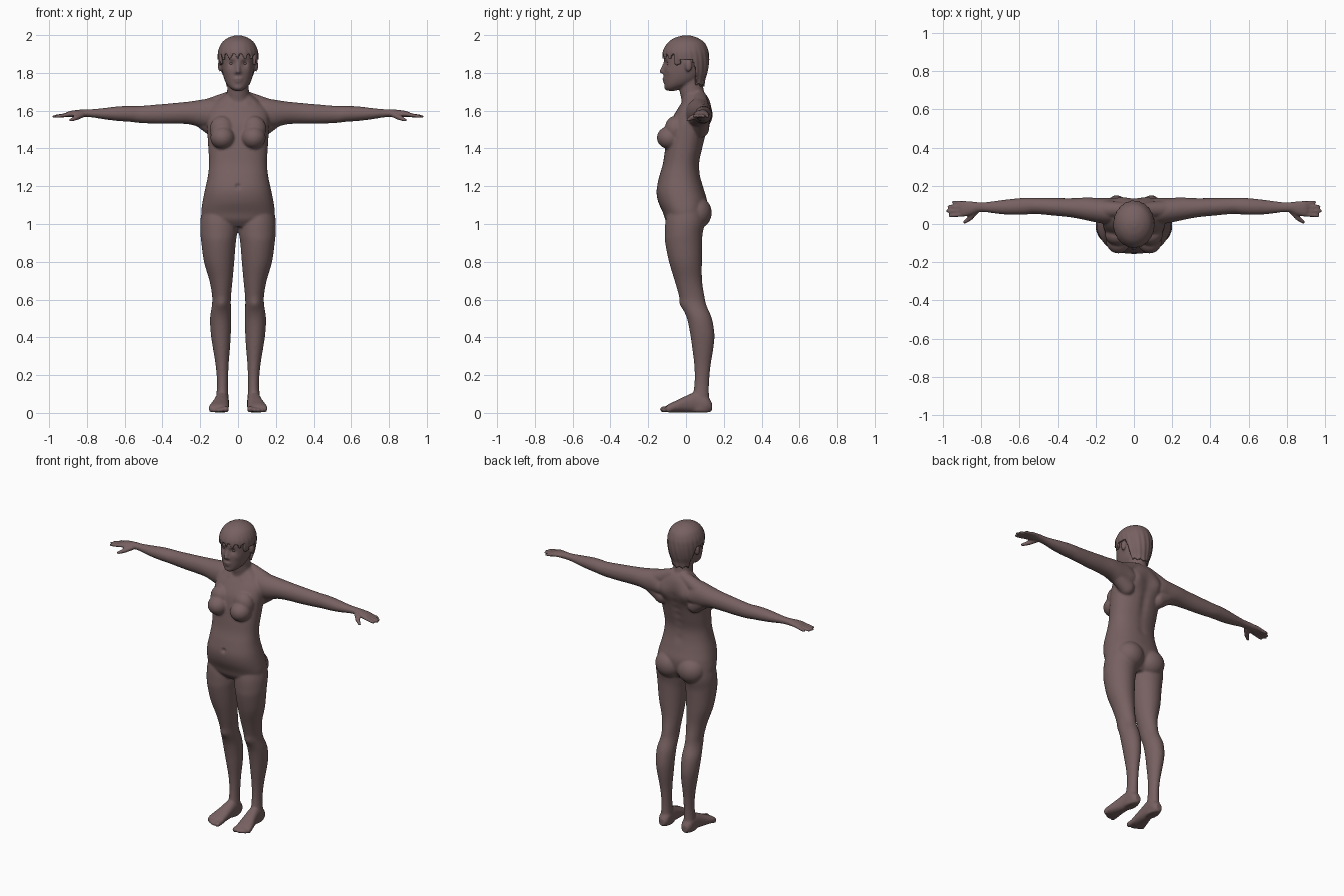
import bpy, bmesh, math
from mathutils import Vector

skin = bpy.data.materials.new("muted_brown")
skin.diffuse_color = (0.185, 0.118, 0.118, 1)


def spline(rows, steps):
    """Smooth interpolation between profile rows."""
    out = []
    for i in range(len(rows) - 1):
        a, b = rows[max(i - 1, 0)], rows[i]
        c, d = rows[i + 1], rows[min(i + 2, len(rows) - 1)]
        for k in range(steps):
            t = k / steps
            out.append([0.5 * (2 * q + (r - p) * t + (2 * p - 5 * q + 4 * r - s) * t * t
                               + (3 * q - p - 3 * r + s) * t ** 3)
                        for p, q, r, s in zip(a, b, c, d)])
    return out + [list(rows[-1])]


def skin_rings(bm, rings):
    """Closed tube through rings of points."""
    rings = [[bm.verts.new(p) for p in ring] for ring in rings]
    seg = len(rings[0])
    for r0, r1 in zip(rings, rings[1:]):
        for k in range(seg):
            j = (k + 1) % seg
            bm.faces.new((r0[k], r0[j], r1[j], r1[k]))
    bm.faces.new(rings[0][::-1])
    bm.faces.new(rings[-1])


def loft(bm, rows, axis='z', s=1, power=2.0, seg=40, steps=4):
    """Super-ellipse loft; row = (t, centre u, centre v, radius u, radius v)."""
    rings = []
    for t, cu, cv, ru, rv in spline(rows, steps):
        ring = []
        for k in range(seg):
            a = 2 * math.pi * k / seg
            c, n = math.cos(a), math.sin(a)
            u = cu + ru * math.copysign(abs(c) ** (2 / power), c)
            v = cv + rv * math.copysign(abs(n) ** (2 / power), n)
            p = {'z': (u, v, t), 'x': (t, u, v), 'y': (u, t, v)}[axis]
            ring.append((p[0] * s, p[1], p[2]))
        rings.append(ring)
    skin_rings(bm, rings)


def fb(rows):
    """(z, centre x, half width, front y, back y) to loft rows."""
    return [(z, cx, (f + b) / 2, w, (b - f) / 2) for z, cx, w, f, b in rows]


def ball(bm, c, r, seg=20, n=12):
    rings = []
    for i in range(n + 1):
        a = math.pi * (.03 + .94 * i / n) - math.pi / 2
        rings.append([(c[0] + r[0] * math.cos(a) * math.cos(2 * math.pi * k / seg),
                       c[1] + r[1] * math.cos(a) * math.sin(2 * math.pi * k / seg),
                       c[2] + r[2] * math.sin(a)) for k in range(seg)])
    skin_rings(bm, rings)


def capsule(bm, p0, p1, r0, r1, seg=16):
    """Tapered limb with round ends."""
    p0, p1 = Vector(p0), Vector(p1)
    d = (p1 - p0).normalized()
    u = d.orthogonal().normalized()
    w = d.cross(u)
    arc = [-1.5, -1.1, -.75, -.35, 0]
    prof = [(p0, r0, a) for a in arc] + [(p1, r1, -a) for a in arc[::-1]]
    skin_rings(bm, [[p + d * r * math.sin(a) + r * math.cos(a)
                     * (u * math.cos(2 * math.pi * k / seg) + w * math.sin(2 * math.pi * k / seg))
                     for k in range(seg)] for p, r, a in prof])


def finish(bm, name):
    bmesh.ops.recalc_face_normals(bm, faces=bm.faces)
    me = bpy.data.meshes.new(name)
    bm.to_mesh(me)
    bm.free()
    me.materials.append(skin)
    me.shade_smooth()
    ob = bpy.data.objects.new(name, me)
    bpy.context.collection.objects.link(ob)
    return ob


body = bmesh.new()

# Torso
loft(body, fb([
    (.985, 0, .11, -.08, .06), (1.02, 0, .18, -.108, .09), (1.06, 0, .194, -.122, .108),
    (1.12, 0, .187, -.148, .112), (1.18, 0, .175, -.156, .095), (1.25, 0, .16, -.142, .077),
    (1.32, 0, .153, -.122, .071), (1.40, 0, .157, -.11, .088), (1.48, 0, .162, -.098, .108),
    (1.54, 0, .165, -.083, .125), (1.60, 0, .16, -.05, .135), (1.645, 0, .12, -.022, .128),
    (1.68, 0, .075, -.01, .11), (1.70, 0, .05, 0, .09)]), power=2.3, seg=56)

# Neck and head
loft(body, fb([(1.60, 0, .08, -.02, .13), (1.66, 0, .066, -.025, .115), (1.70, 0, .058, -.033, .096),
               (1.75, 0, .056, -.035, .088), (1.80, 0, .055, -.03, .09)]))
loft(body, fb([
    (1.705, 0, .02, -.1, -.055), (1.72, 0, .042, -.112, -.02), (1.74, 0, .06, -.115, .03),
    (1.77, 0, .074, -.117, .07), (1.81, 0, .083, -.118, .09), (1.86, 0, .087, -.118, .105),
    (1.90, 0, .088, -.115, .108), (1.94, 0, .08, -.1, .098), (1.97, 0, .058, -.07, .07),
    (1.985, 0, .03, -.035, .04)]), power=2.15)

# Nose, lips and chin
capsule(body, (0, -.112, 1.85), (0, -.128, 1.808), .009, .012)
ball(body, (0, -.113, 1.768), (.026, .012, .007))
ball(body, (0, -.111, 1.755), (.022, .012, .007))
ball(body, (0, -.1, 1.724), (.026, .017, .016))

LEG = fb([
    (1.10, .10, .085, -.09, .09), (1.02, .101, .098, -.108, .1), (.95, .102, .097, -.112, .088),
    (.90, .103, .091, -.11, .085), (.80, .10, .08, -.09, .084), (.70, .09, .061, -.06, .085),
    (.62, .087, .05, -.037, .097), (.57, .088, .05, -.024, .108), (.50, .092, .056, .005, .137),
    (.42, .091, .053, .022, .15), (.35, .088, .046, .032, .146), (.25, .084, .034, .044, .13),
    (.16, .082, .029, .045, .122), (.09, .083, .032, .035, .122), (.05, .084, .035, .02, .13),
    (.02, .084, .035, .01, .136), (.004, .083, .03, .02, .13)])
FOOT = [(.137, .083, .033, .02, .022), (.11, .083, .045, .035, .043), (.05, .085, .055, .037, .053),
        (0, .09, .046, .042, .044), (-.05, .098, .034, .05, .032), (-.085, .103, .026, .053, .024),
        (-.105, .105, .021, .046, .016)]
ARM = [(.09, .06, 1.58, .055, .075), (.14, .066, 1.585, .066, .08), (.20, .073, 1.585, .064, .072),
       (.26, .08, 1.588, .058, .06), (.33, .085, 1.586, .05, .055), (.42, .09, 1.582, .046, .051),
       (.52, .095, 1.58, .042, .045), (.57, .093, 1.583, .044, .042), (.63, .09, 1.584, .042, .039),
       (.70, .088, 1.584, .036, .031), (.77, .088, 1.586, .027, .022), (.82, .088, 1.587, .027, .02),
       (.86, .082, 1.585, .037, .018), (.895, .08, 1.582, .042, .015), (.91, .08, 1.579, .036, .011)]
FINGERS = [(.115, .945), (.092, .967), (.068, .974), (.043, .962)]
TOES = [(.064, -.122, .016), (.089, -.122, .012), (.109, -.115, .0115),
        (.127, -.105, .011), (.143, -.092, .011)]

for s in (1, -1):
    # Leg, foot and toes
    loft(body, LEG, 'z', s)
    loft(body, FOOT, 'y', s, power=2.3)
    for x, y, r in TOES:
        capsule(body, (s * x, -.07, .024), (s * x, y, r + .003), r, r)
    # Arm, fingers and thumb
    loft(body, ARM, 'x', s)
    for y, tip in FINGERS:
        capsule(body, (s * .88, .08 + (y - .08) * .8, 1.582), (s * tip, y, 1.569), .0115, .009)
    capsule(body, (s * .825, .068, 1.578), (s * .858, .03, 1.562), .016, .014)
    capsule(body, (s * .858, .03, 1.562), (s * .886, .009, 1.55), .0135, .0095)
    # Shoulder slope and armpit fill
    capsule(body, (s * .04, .075, 1.67), (s * .18, .076, 1.605), .035, .05, 28)
    capsule(body, (s * .12, .075, 1.50), (s * .20, .08, 1.56), .045, .045, 28)
    # Breast and buttock
    ball(body, (s * .082, -.087, 1.457), (.064, .067, .06), 40, 24)
    ball(body, (s * .084, -.058, 1.5), (.066, .055, .072), 40, 24)
    ball(body, (s * .08, .055, 1.06), (.09, .081, .086), 40, 24)
    # Nostril and ear
    ball(body, (s * .012, -.118, 1.803), (.009, .01, .008))
    ball(body, (s * .094, .014, 1.838), (.013, .019, .033))

figure = finish(body, "body")

# Fuse the parts into one smooth surface
bpy.context.view_layer.objects.active = figure
rem = figure.modifiers.new("fuse", 'REMESH')
rem.mode = 'VOXEL'
rem.voxel_size = 0.0065
rem.use_smooth_shade = True
sm = figure.modifiers.new("soften", 'SMOOTH')
sm.factor, sm.iterations = 0.5, 5
for name in ("fuse", "soften"):
    bpy.ops.object.modifier_apply(modifier=name)

# Soft sculpted details: (x, y, z, radius, push in y), mirrored
bumps = [(.034, -.11, 1.85, .019, .013), (.03, -.112, 1.873, .013, -.004),
         (.055, -.085, 1.81, .018, -.004), (.085, .135, 1.56, .05, .018),
         (.088, -.025, .575, .028, -.007), (.05, -.03, 1.645, .018, -.004),
         (.1, -.01, 1.65, .018, -.004)]
bumps = [(s * b[0], *b[1:]) for b in bumps for s in (1, -1)]
bumps += [(0, -.155, 1.2, .012, .012)]
bumps += [(0, .1, 1.26 + .05 * i, .028, -.009) for i in range(8)]
for v in figure.data.vertices:
    x, y, z = v.co
    push = 0
    for bx, by, bz, r, dy in bumps:
        if abs(z - bz) < 2.5 * r and abs(x - bx) < 2.5 * r:
            d = ((x - bx) ** 2 + (y - by) ** 2 + (z - bz) ** 2) / (r * r)
            push += dy * math.exp(-d)
    if push:
        v.co.y = y + push
figure.data.shade_smooth()
if not figure.data.materials:
    figure.data.materials.append(skin)

# Eyes
eyes = bmesh.new()
for s in (1, -1):
    ball(eyes, (s * .034, -.089, 1.85), (.014, .012, .009))
finish(eyes, "eyes")

# Short hair: a cap trimmed along a jagged hairline
hair = bmesh.new()
loft(hair, fb([
    (1.715, 0, .058, -.02, .096), (1.76, 0, .075, -.06, .1), (1.80, 0, .092, -.09, .112),
    (1.84, 0, .102, -.115, .12), (1.88, 0, .107, -.124, .122), (1.92, 0, .104, -.12, .117),
    (1.96, 0, .085, -.096, .098), (1.985, 0, .054, -.06, .062), (1.997, 0, .02, -.02, .025)]),
    seg=120, steps=8)


def hairline(x, y):
    t = abs(math.atan2(x, -y))
    jag = abs(math.sin(t * 8 + .6 * (x > 0)))
    if t < 1.0:
        return 1.868 + .034 * jag
    if t < 1.25:
        return 1.84 + .01 * jag
    if t < 1.9:
        return 1.868
    return max(1.868 - (t - 1.9) * .33, 1.728) + .012 * jag


low = []
for f in hair.faces:
    c = f.calc_center_median()
    if c.z < hairline(c.x, c.y):
        low.append(f)
bmesh.ops.delete(hair, geom=low, context='FACES')
for v in hair.verts:
    # Strand ripples that fade towards the crown
    a = math.atan2(v.co.x, -v.co.y)
    k = 1 + .014 * math.sin(a * 22 + v.co.z * 30) * min(1, max(0, (1.95 - v.co.z) / .08))
    v.co.x *= k
    v.co.y *= k
cap = finish(hair, "hair")
sol = cap.modifiers.new("thickness", 'SOLIDIFY')
sol.thickness, sol.offset = .014, -1
